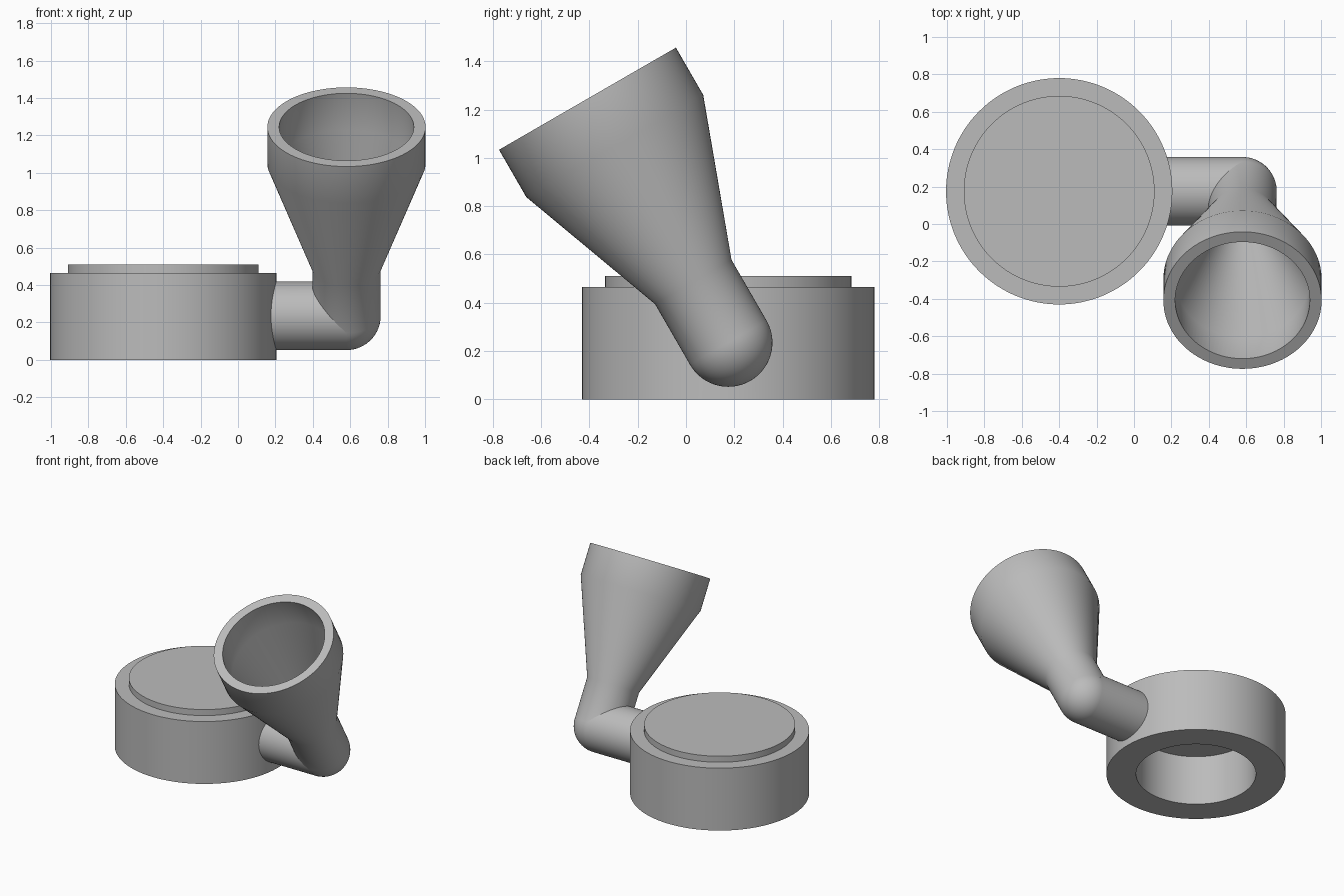
import bpy, bmesh
from math import pi, sin, cos, radians
from mathutils import Matrix, Vector

if "Cube" in bpy.data.objects:
    bpy.data.objects.remove(bpy.data.objects["Cube"], do_unlink=True)

grey = bpy.data.materials.new("plain grey")
grey.use_nodes = True
grey.diffuse_color = (0.5, 0.5, 0.5, 1)
grey.node_tree.nodes["Principled BSDF"].inputs["Base Color"].default_value = grey.diffuse_color

ELBOW = Vector((0.58, 0.175, 0.235))
ALONG_PIPE = Matrix.Translation(ELBOW) @ Matrix.Rotation(-pi / 2, 4, 'Y')
ALONG_BOWL = Matrix.Translation(ELBOW) @ Matrix.Rotation(radians(30), 4, 'X')


def lathe(name, profile, place, steps=96):
    """Solid of revolution about local z from (radius, height) points."""
    bm = bmesh.new()
    verts = [bm.verts.new((r, 0, z)) for r, z in profile]
    edges = [bm.edges.new(pair) for pair in zip(verts, verts[1:])]
    bmesh.ops.spin(bm, geom=verts + edges, cent=(0, 0, 0), axis=(0, 0, 1),
                   angle=2 * pi, steps=steps, use_merge=True)
    bmesh.ops.remove_doubles(bm, verts=bm.verts, dist=1e-5)
    bmesh.ops.recalc_face_normals(bm, faces=bm.faces)
    mesh = bpy.data.meshes.new(name)
    bm.to_mesh(mesh)
    bm.free()
    mesh.materials.append(grey)
    ob = bpy.data.objects.new(name, mesh)
    ob.matrix_world = place
    bpy.context.collection.objects.link(ob)
    return ob


def round_end(radius, n=16):
    """Quarter circle that closes a tube with a half ball."""
    return [(radius * sin(i * pi / 2 / n), -radius * cos(i * pi / 2 / n))
            for i in range(n + 1)]


def finish(ob, cutters):
    """Hollow the part, then shade it smooth with crisp rims."""
    bpy.ops.object.select_all(action='DESELECT')
    bpy.context.view_layer.objects.active = ob
    ob.select_set(True)
    for cutter in cutters:
        mod = ob.modifiers.new("hollow", 'BOOLEAN')
        mod.operation, mod.solver, mod.object = 'DIFFERENCE', 'EXACT', cutter
        bpy.ops.object.modifier_apply(modifier=mod.name)
    bpy.ops.object.shade_smooth_by_angle(angle=radians(30))


# Round base with raised lid, open underneath
base = lathe("base", [(0, 0.37), (0.405, 0.37), (0.405, 0), (0.605, 0), (0.605, 0.465),
                      (0.51, 0.465), (0.51, 0.51), (0, 0.51)],
             Matrix.Translation((-0.4, 0.175, 0)), 128)

# Side pipe from the base wall to the elbow
pipe = lathe("side_pipe", [(0, 0), (0.183, 0), (0.183, 0.5), (0, 0.5)], ALONG_PIPE)

# Tilted funnel with ball-shaped elbow
funnel = lathe("funnel", round_end(0.183) + [(0.183, 0.29), (0.423, 0.94),
                                             (0.423, 1.166), (0, 1.166)], ALONG_BOWL)

# Hollow passages
pipe_bore = lathe("pipe_bore", round_end(0.12) + [(0.12, 0.68), (0, 0.68)], ALONG_PIPE)
funnel_bore = lathe("funnel_bore", round_end(0.1205) + [(0.1205, 0.29), (0.36, 0.94),
                                                       (0.36, 1.3), (0, 1.3)], ALONG_BOWL)
bpy.context.view_layer.update()

finish(base, [pipe_bore])
finish(pipe, [pipe_bore, funnel_bore])
finish(funnel, [funnel_bore, pipe_bore])

for cutter in (pipe_bore, funnel_bore):
    bpy.data.objects.remove(cutter, do_unlink=True)
